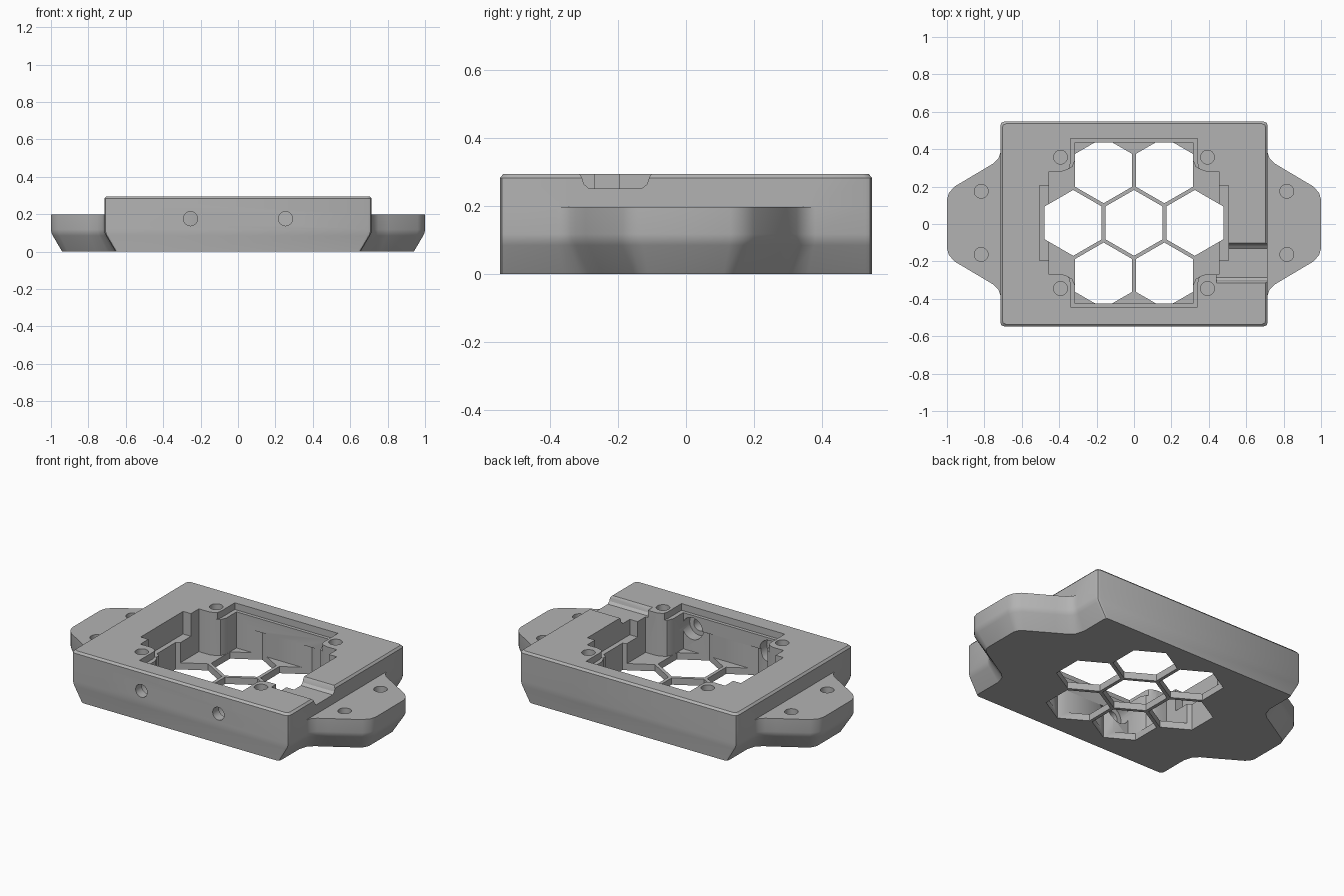
import bpy, bmesh
from math import cos, sin, pi, radians
from mathutils import Matrix

cube = bpy.data.objects.get("Cube")
if cube:
    bpy.data.objects.remove(cube, do_unlink=True)

grey = bpy.data.materials.new("matte grey")
grey.use_nodes = True
color = (0.45, 0.45, 0.45, 1)
grey.diffuse_color = color
grey.node_tree.nodes["Principled BSDF"].inputs["Base Color"].default_value = color

MID = 0.006                                   # y of the pocket centre
ALONG_Z = Matrix.Identity(4)
ALONG_FRONT = Matrix.Rotation(pi / 2, 4, "X")  # (x, z) profile, runs to -y
ALONG_X = Matrix(((0, 0, 1, 0), (1, 0, 0, 0), (0, 1, 0, 0), (0, 0, 0, 1)))


def four_way(quarter, cy=0.0):
    """Closed outline from the points of its +x +y quarter."""
    back = quarter[::-1]
    pts = quarter + [(-x, y) for x, y in back]
    pts += [(-x, -y) for x, y in quarter] + [(x, -y) for x, y in back]
    return [(x, y + cy) for x, y in pts]


def disc(x, y, r, n=32, turn=0.0):
    return [(x + r * cos(turn + 2 * pi * i / n), y + r * sin(turn + 2 * pi * i / n))
            for i in range(n)]


def loft(bm, rings):
    """Solid through stacked rings of equal point count."""
    rows = [[bm.verts.new(p) for p in ring] for ring in rings]
    n = len(rows[0])
    for a, b in zip(rows, rows[1:]):
        for i in range(n):
            j = (i + 1) % n
            bm.faces.new((a[i], a[j], b[j], b[i]))
    bm.faces.new(rows[0][::-1])
    bm.faces.new(rows[-1])


def finish(bm, name):
    bmesh.ops.remove_doubles(bm, verts=bm.verts, dist=1e-5)
    bmesh.ops.recalc_face_normals(bm, faces=bm.faces)
    mesh = bpy.data.meshes.new(name)
    bm.to_mesh(mesh)
    bm.free()
    mesh.materials.append(grey)
    obj = bpy.data.objects.new(name, mesh)
    bpy.context.collection.objects.link(obj)
    return obj


def cut(target, profiles, lo, hi, matrix=ALONG_Z):
    """Subtract separate prisms from the target."""
    bm = bmesh.new()
    for pts in profiles:
        loft(bm, [[matrix @ Matrix.Translation((x, y, h)).translation for x, y in pts]
                  for h in (lo, hi)])
    cutter = finish(bm, "cutter")
    cutter.hide_render = True
    mod = target.modifiers.new("cut", "BOOLEAN")
    mod.operation, mod.solver, mod.object = "DIFFERENCE", "EXACT", cutter
    bpy.context.view_layer.objects.active = target
    bpy.ops.object.modifier_apply(modifier=mod.name)
    bpy.data.objects.remove(cutter, do_unlink=True)


# Housing: tapered foot, mounting ears and upper block in one loft
END, SIDE = 0.715, 0.547
corner = [(END, 0.527), (0.709, 0.541), (0.695, SIDE)]
full = four_way([(1, 0.13), (0.99, 0.165), (0.96, 0.2), (0.8, 0.295),
                 (0.75, 0.325), (0.725, 0.35), (END, 0.38)] + corner)
foot = four_way([(0.94, 0.11), (0.93, 0.135), (0.91, 0.155), (0.76, 0.245),
                 (0.7, 0.28), (0.67, 0.31), (0.655, 0.36),
                 (0.655, 0.527), (0.65, 0.541), (0.64, SIDE)])
block = [(max(-END, min(END, x)), y) for x, y in full]


def blend(t, z):
    return [(a[0] + (b[0] - a[0]) * t, a[1] + (b[1] - a[1]) * t, z)
            for a, b in zip(foot, full)]


bm = bmesh.new()
loft(bm, [blend(0, 0), blend(0.84, 0.085), blend(0.96, 0.101), blend(1, 0.118),
          blend(1, 0.197),
          [(x, y, 0.197) for x, y in block],
          [(x, y, 0.283) for x, y in block],
          [(x * 0.985, y * 0.98, 0.295) for x, y in block]])
housing = finish(bm, "housing")

# Main pocket leaving four corner screw bosses, with a wider rim at the top
boss = [(0.455, 0.275), (0.385, 0.275), (0.355, 0.285)]
cut(housing, [four_way(boss + [(0.33, 0.3), (0.315, 0.335), (0.315, 0.43)], MID)], 0.04, 0.4)
cut(housing, [four_way(boss + [(0.345, 0.295), (0.34, 0.32), (0.34, 0.45)], MID)], 0.255, 0.41)

# Side ledges
cut(housing, [four_way([(0.506, 0.2)], MID)], 0.16, 0.42)

# Honeycomb openings through the floor
centres = [(0.325 * i, MID) for i in (-1, 0, 1)]
centres += [(sx * 0.1625, MID + sy * 0.281) for sx in (-1, 1) for sy in (-1, 1)]
cut(housing, [disc(x, y, 0.176, 6, pi / 6) for x, y in centres], -0.1, 0.175)

# Cable channel on the left end
cut(housing, [[(-0.32, 0.32), (-0.315, 0.296), (-0.306, 0.285), (-0.3, 0.265),
               (-0.285, 0.252), (-0.13, 0.252), (-0.114, 0.265), (-0.108, 0.285),
               (-0.1, 0.296), (-0.095, 0.32)]], 0.44, 0.8, ALONG_X)

# Blind screw holes in the bosses and ears
signs = [(sx, sy) for sx in (-1, 1) for sy in (-1, 1)]
cut(housing, [disc(sx * 0.393, MID + sy * 0.351, 0.037) for sx, sy in signs], 0.1, 0.43)
cut(housing, [disc(sx * 0.817, MID + sy * 0.169, 0.037) for sx, sy in signs], 0.06, 0.44)

# Front screw holes with counterbores on the pocket side
cut(housing, [disc(x, 0.176, 0.038) for x in (-0.254, 0.254)], 0.4, 0.6, ALONG_FRONT)
cut(housing, [disc(x, 0.176, 0.065) for x in (-0.254, 0.254)], 0.39, 0.49, ALONG_FRONT)

bpy.ops.object.select_all(action="DESELECT")
housing.select_set(True)
bpy.context.view_layer.objects.active = housing
bpy.ops.object.shade_smooth_by_angle(angle=radians(32))
